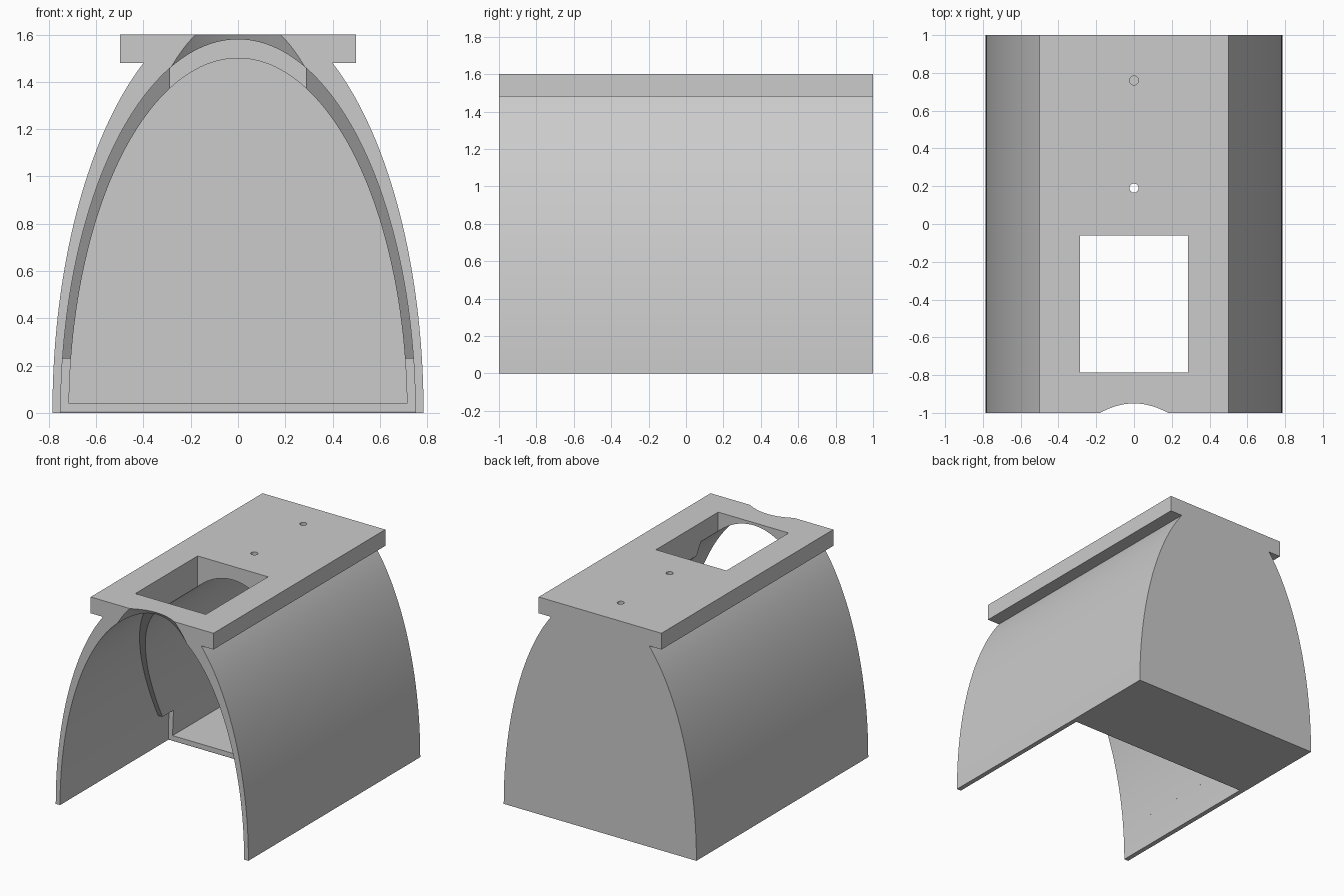
import bpy, bmesh, math

cube = bpy.data.objects.get("Cube")
if cube:
    bpy.data.objects.remove(cube, do_unlink=True)

grey = bpy.data.materials.new("plain grey")
grey.use_nodes = True
COLOR = (0.6, 0.6, 0.6, 1)
grey.diffuse_color = COLOR
grey.node_tree.nodes["Principled BSDF"].inputs["Base Color"].default_value = COLOR


def arch(a, b, low, high=None, steps=48):
    """Half-ellipse outline (x, z) from height low up to high, flat base."""
    t0 = math.asin(max(low, 0) / b)
    t1 = math.asin(high / b) if high else math.pi / 2
    right = [(a * math.cos(t), b * math.sin(t))
             for t in (t0 + (t1 - t0) * i / steps for i in range(steps + 1))]
    if low < 0:
        right.insert(0, (a, low))
    if high is None:
        right[-1] = (0, b)
    return mirror(right)


def mirror(right):
    return right + [(-x, z) for x, z in reversed(right) if x > 0]


def loft(name, front, back, y0, y1):
    """Solid between two outlines; y0 and y1 give depth as a function of z."""
    bm = bmesh.new()
    f = [bm.verts.new((x, y0(z), z)) for x, z in front]
    k = [bm.verts.new((x, y1(z), z)) for x, z in back]
    bm.faces.new(f)
    bm.faces.new(k[::-1])
    n = len(f)
    for i in range(n):
        j = (i + 1) % n
        bm.faces.new((f[j], f[i], k[i], k[j]))
    bmesh.ops.recalc_face_normals(bm, faces=bm.faces)
    mesh = bpy.data.meshes.new(name)
    bm.to_mesh(mesh)
    bm.free()
    mesh.materials.append(grey)
    ob = bpy.data.objects.new(name, mesh)
    bpy.context.collection.objects.link(ob)
    return ob


def prism(name, outline, y0, y1):
    return loft(name, outline, outline, lambda z: y0, lambda z: y1)


def cut(body, cutter):
    cutter.hide_render = True
    mod = body.modifiers.new("cut", "BOOLEAN")
    mod.operation = "DIFFERENCE"
    mod.solver = "EXACT"
    mod.object = cutter
    bpy.context.view_layer.objects.active = body
    bpy.ops.object.modifier_apply(modifier=mod.name)
    bpy.data.objects.remove(cutter, do_unlink=True)


# Arched body with the flat mounting plate on top
curve = arch(0.785, 1.72, 0, 1.48)
side = curve[:len(curve) // 2] + [(0.5, 1.48), (0.5, 1.6)]
body = prism("arched_housing", mirror(side), -1, 1)

# Front cavity, ending in a slanted plane
hollow = arch(0.75, 1.58, -0.1)
cut(body, loft("front_cavity", hollow, hollow,
               lambda z: -1.1, lambda z: 0.13 - 0.58 * (z - 0.23)))

# Upright step at the foot of the slanted rib
cut(body, prism("foot_step", arch(0.75, 1.58, -0.1, 0.23), -0.9, 0.26))

# Rear chamber above the floor, closed by the back wall
cut(body, prism("rear_chamber", arch(0.715, 1.5, 0.04), -0.9, 0.96))

# Flared notch at the front edge of the plate
cut(body, loft("front_notch", arch(0.63, 1.861, 1.0), arch(0.51, 1.513, 1.0),
               lambda z: -1.1, lambda z: -0.9))

# Rectangular window in the plate
cut(body, prism("window", mirror([(0.287, 1.0), (0.287, 1.8)]), -0.785, -0.06))

# Two small screw holes in the plate
for y in (0.19, 0.76):
    bpy.ops.mesh.primitive_cylinder_add(vertices=24, radius=0.024, depth=0.6,
                                        location=(0, y, 1.55))
    cut(body, bpy.context.object)

bpy.ops.object.select_all(action="DESELECT")
body.select_set(True)
bpy.context.view_layer.objects.active = body
bpy.ops.object.shade_smooth_by_angle(angle=math.radians(20))
